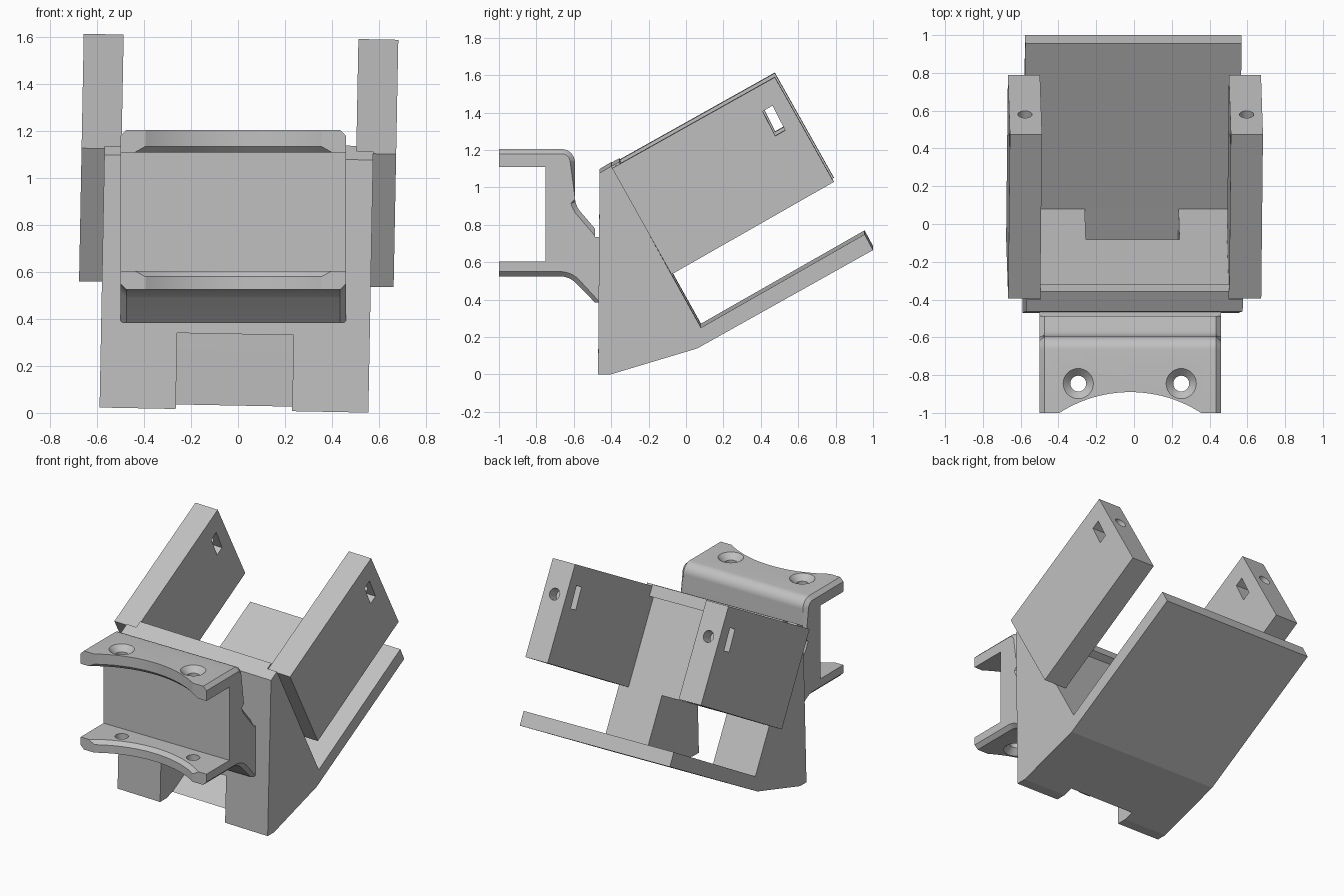
import bpy, bmesh, math
from mathutils import Matrix, Vector

if "Cube" in bpy.data.objects:
    bpy.data.objects.remove(bpy.data.objects["Cube"])

grey = bpy.data.materials.new("plain grey")
grey.use_nodes = True
grey.diffuse_color = (0.53, 0.53, 0.53, 1)
grey.node_tree.nodes["Principled BSDF"].inputs["Base Color"].default_value = grey.diffuse_color


def finish(name, bm):
    bmesh.ops.recalc_face_normals(bm, faces=bm.faces)
    mesh = bpy.data.meshes.new(name)
    bm.to_mesh(mesh)
    bm.free()
    mesh.materials.append(grey)
    ob = bpy.data.objects.new(name, mesh)
    bpy.context.collection.objects.link(ob)
    return ob


def prism_bm(profile, x0, x1):
    """Extrude a (y, z) outline from x0 to x1."""
    bm = bmesh.new()
    face = bm.faces.new([bm.verts.new((x0, y, z)) for y, z in profile])
    out = bmesh.ops.extrude_face_region(bm, geom=[face])
    moved = [v for v in out["geom"] if isinstance(v, bmesh.types.BMVert)]
    bmesh.ops.translate(bm, verts=moved, vec=(x1 - x0, 0, 0))
    return bm


def prism(name, profile, x0, x1):
    return finish(name, prism_bm(profile, x0, x1))


def turned(name, profile, centre, steps):
    """Solid of revolution about a vertical axis; profile is (radius, z)."""
    bm = bmesh.new()
    rings = []
    for r, z in profile:
        rings.append([bm.verts.new((centre[0] + r * math.cos(2 * math.pi * i / steps),
                                    centre[1] + r * math.sin(2 * math.pi * i / steps), z))
                      for i in range(steps)])
    for a, b in zip(rings, rings[1:]):
        for i in range(steps):
            j = (i + 1) % steps
            bm.faces.new((a[i], a[j], b[j], b[i]))
    bm.faces.new(rings[0])
    bm.faces.new(rings[-1])
    return finish(name, bm)


def cut(ob, cutters):
    for c in cutters:
        mod = ob.modifiers.new("cut", 'BOOLEAN')
        mod.operation = 'DIFFERENCE'
        mod.solver = 'EXACT'
        mod.object = c
    bpy.context.view_layer.update()
    graph = bpy.context.evaluated_depsgraph_get()
    mesh = bpy.data.meshes.new_from_object(ob.evaluated_get(graph))
    ob.modifiers.clear()
    ob.data = mesh
    for c in cutters:
        bpy.data.objects.remove(c)


def rounded(points, steps=6):
    """Outline with arcs at the corners that carry a radius."""
    out = []
    for i, p in enumerate(points):
        if len(p) == 2:
            out.append(p)
            continue
        c = Vector(p[:2])
        a = (Vector(points[i - 1][:2]) - c).normalized()
        b = (Vector(points[i + 1][:2]) - c).normalized()
        half = a.angle(b) / 2
        mid = c + (a + b).normalized() * (p[2] / math.sin(half))
        start = c + a * (p[2] / math.tan(half)) - mid
        end = c + b * (p[2] / math.tan(half)) - mid
        for k in range(steps + 1):
            v = start.lerp(end, k / steps).normalized() * p[2]
            out.append(tuple(mid + v))
    return out


# Wedge body with the sloping base plate
body = prism("wedge_body", [(-0.47, 0.012), (-0.4, 0.012), (0.06, 0.15), (1.0, 0.676),
                            (0.955, 0.76), (0.08, 0.261), (-0.4, 1.125), (-0.462, 1.088)],
             -0.5725, 0.5725)
slope = 0.56
# Channel running through the body just above the plate
channel = prism("channel_cutter", [(-0.7, 0.264 - 0.78 * slope), (0.2, 0.264 + 0.12 * slope),
                                   (0.2, 0.337 + 0.665 * slope), (-0.7, 0.337 - 0.235 * slope)],
                -0.248, 0.248)
cut(body, [channel])

# Small ledge on the top rear edge, between the arms
ledge = prism("rear_ledge", [(-0.41, 1.117), (-0.357, 1.147), (-0.32, 1.08), (-0.374, 1.05)], -0.5, 0.5)

# Tilted arms with a side slot and a screw hole in the end
rear_parts = [body, ledge]
for side, name in ((1, "left_arm"), (-1, "right_arm")):
    lo, hi = sorted((side * 0.5, side * 0.67))
    arm = prism(name, [(-0.395, 1.115), (0.475, 1.602), (0.79, 1.042), (-0.077, 0.548)], lo, hi)
    slot = prism("slot_cutter", [(0.41, 1.42), (0.463, 1.45), (0.53, 1.318), (0.477, 1.288)],
                 lo - 0.1, hi + 0.1)
    hole = turned("hole_cutter", [(0.038, -0.12), (0.038, 0.1)], (0, 0), 24)
    hole.data.transform(Matrix.Translation((side * 0.587, 0.58, 1.415))
                        @ Matrix.Rotation(math.radians(-60.5), 4, 'X'))
    cut(arm, [slot, hole])
    rear_parts.append(arm)

# The whole rear assembly leans a little to one side
lean = Matrix.Translation((-0.0175, 0, 0)) @ Matrix.Rotation(0.019, 4, 'Y')
for ob in rear_parts:
    ob.data.transform(lean)

# Front clamp bracket: two flanges, a wall and a flared neck
outer = rounded([(-1, 1.205), (-0.594, 1.205, 0.07), (-0.594, 0.905, 0.12), (-0.487, 0.78),
                 (-0.487, 0.735), (-0.46, 0.735), (-0.46, 0.385), (-0.487, 0.385),
                 (-0.625, 0.525, 0.12), (-1, 0.525)])
inner = [(-1, 0.605), (-0.75, 0.605), (-0.75, 1.11), (-1, 1.11)]
bm = prism_bm(outer + inner, -0.5, 0.46)


def chamfered(edge):
    a, b = (v.co for v in edge.verts)
    if abs(a.x - b.x) > 0.01 or max(a.y, b.y) > -0.48:
        return False
    if abs(a.y - b.y) < 0.001:
        if abs(a.y + 1) < 0.01 or abs(a.z - b.z) < 0.06:
            return False
        return True
    return not 0.6 < (a.z + b.z) / 2 < 0.61 and not 1.1 < (a.z + b.z) / 2 < 1.12


bmesh.ops.bevel(bm, geom=[e for e in bm.edges if chamfered(e)], offset=0.025,
                segments=1, affect='EDGES', clamp_overlap=False)
bracket = finish("clamp_bracket", bm)

# Curved front edge of both flanges, and countersunk screw holes
cutters = [turned("arc_cutter", [(0.694, 0.4), (0.694, 0.58), (0.72, 0.606), (0.72, 1.109),
                                 (0.694, 1.135), (0.694, 1.3)], (-0.02, -1.584), 128)]
for x in (-0.295, 0.25):
    cutters.append(turned("screw_cutter", [(0.09, 0.515), (0.08, 0.525), (0.042, 0.563), (0.042, 0.65)],
                          (x, -0.845), 32))
    cutters.append(turned("screw_cutter", [(0.042, 1.05), (0.042, 1.167), (0.08, 1.205), (0.09, 1.215)],
                          (x, -0.845), 32))
cut(bracket, cutters)

bpy.ops.object.select_all(action='DESELECT')
for ob in [bracket] + rear_parts[2:]:
    ob.select_set(True)
bpy.context.view_layer.objects.active = bracket
bpy.ops.object.shade_smooth_by_angle(angle=math.radians(25))
